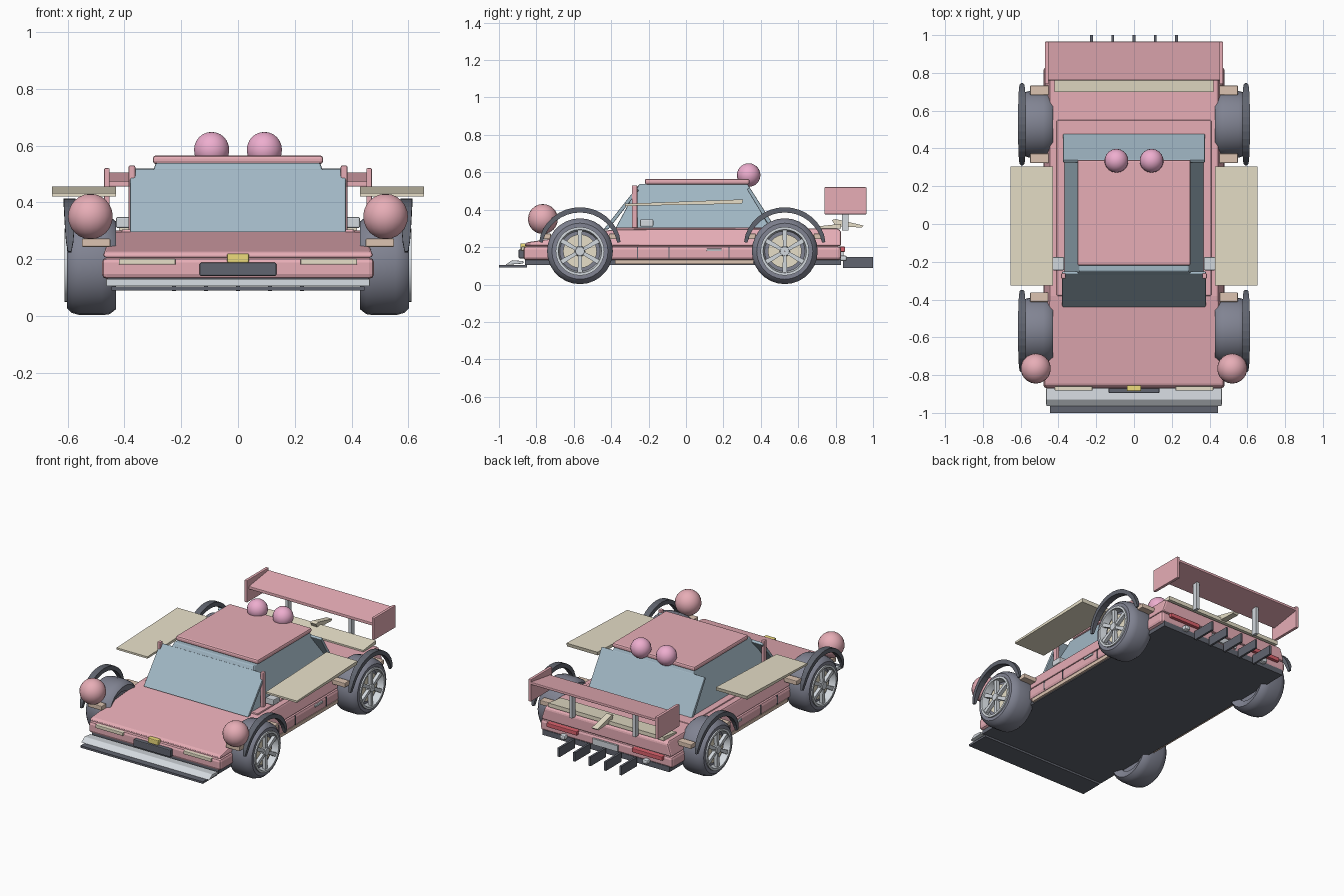
import bpy, bmesh, math
from mathutils import Vector

if "Cube" in bpy.data.objects:
    bpy.data.objects.remove(bpy.data.objects["Cube"])

def mat(name, r, g, b):
    m = bpy.data.materials.new(name)
    m.diffuse_color = (r, g, b, 1)
    m.use_nodes = True
    m.node_tree.nodes["Principled BSDF"].inputs["Base Color"].default_value = m.diffuse_color
    return m

PINK = mat("pink", .80, .42, .47)
MAG = mat("magenta", .85, .42, .62)
GLASS = mat("glass", .36, .48, .56)
DARK = mat("dark", .12, .13, .16)
TYRE = mat("tyre", .22, .23, .29)
CREAM = mat("cream", .80, .74, .58)
TAN = mat("tan", .72, .55, .44)
GREY = mat("silver", .65, .69, .73)
RED = mat("red", .7, .12, .15)
YELLOW = mat("yellow", .85, .72, .2)

def finish(bm, name, m, bevel=0, smooth=False):
    bmesh.ops.recalc_face_normals(bm, faces=bm.faces)
    me = bpy.data.meshes.new(name)
    bm.to_mesh(me)
    bm.free()
    ob = bpy.data.objects.new(name, me)
    bpy.context.collection.objects.link(ob)
    me.materials.append(m)
    if bevel:
        b = ob.modifiers.new("bevel", 'BEVEL')
        b.width, b.segments = bevel, 2
    if smooth:
        bpy.ops.object.select_all(action='DESELECT')
        ob.select_set(True)
        bpy.context.view_layer.objects.active = ob
        bpy.ops.object.shade_smooth_by_angle(angle=math.radians(35))
    return ob

def box(name, x, y, z, m, bevel=0):
    """Box from (min, max) ranges."""
    bm = bmesh.new()
    bmesh.ops.create_cube(bm, size=1)
    for v in bm.verts:
        v.co = Vector([(a + b) / 2 + c * (b - a) for c, (a, b) in zip(v.co, (x, y, z))])
    return finish(bm, name, m, bevel)

def prism(name, pts, x0, x1, m, bevel=0):
    """Side profile of (y, z) points extruded across x."""
    bm = bmesh.new()
    f = bm.faces.new([bm.verts.new((x0, y, z)) for y, z in pts])
    r = bmesh.ops.extrude_face_region(bm, geom=[f])
    for v in r["geom"]:
        if isinstance(v, bmesh.types.BMVert):
            v.co.x = x1
    return finish(bm, name, m, bevel)

def lathe(name, prof, y, z, s, m, n=28):
    """(radius, x) profile spun about the wheel axle, on side s."""
    bm = bmesh.new()
    rings = []
    for i in range(n):
        a = 2 * math.pi * i / n
        rings.append([bm.verts.new((s * x, y + r * math.cos(a), z + r * math.sin(a))) for r, x in prof])
    k = len(prof)
    for i in range(n):
        p, q = rings[i], rings[(i + 1) % n]
        for j in range(k):
            bm.faces.new((p[j], p[(j + 1) % k], q[(j + 1) % k], q[j]))
    return finish(bm, name, m, 0, True)

def ball(name, c, r, m):
    bm = bmesh.new()
    bmesh.ops.create_uvsphere(bm, u_segments=18, v_segments=12, radius=r)
    bmesh.ops.translate(bm, verts=bm.verts, vec=c)
    return finish(bm, name, m, 0, True)

def mirrored(x0, x1, s):
    return tuple(sorted((s * x0, s * x1)))

# Body shell
box("floor_pan", (-.46, .46), (-.86, .83), (.105, .14), DARK)
box("lower_body", (-.48, .48), (-.87, .83), (.13, .205), PINK, .018)
up = prism("upper_body", [(-.865, .205), (.83, .205), (.83, .285), (.81, .30), (-.38, .295), (-.855, .225)],
           -.475, .475, PINK, .012)
for v in up.data.vertices:
    if v.co.z > .27:
        v.co.x *= .94
box("cabin_base", (-.41, .41), (-.38, .55), (.285, .305), PINK, .006)

# Cabin glass core and slabs
bm = bmesh.new()
bmesh.ops.create_cube(bm, size=1)
for v in bm.verts:
    top = v.co.z > 0
    v.co = ((.29 if top else .37) * (1 if v.co.x > 0 else -1),
            (.33 if top else .45) if v.co.y > 0 else (-.25 if top else -.38), .538 if top else .295)
finish(bm, "cabin_glass", GLASS, .006)
prism("windscreen", [(-.44, .295), (-.415, .295), (-.25, .505), (-.265, .517)], -.38, .38, GLASS, .004)
prism("rear_window", [(.48, .30), (.455, .295), (.325, .51), (.34, .52)], -.375, .375, GLASS, .004)
box("roof", (-.30, .30), (-.22, .34), (.535, .565), PINK, .01)

# Nose details
box("grille", (-.135, .135), (-.895, -.86), (.14, .187), DARK, .005)
box("nose_badge", (-.038, .038), (-.885, -.85), (.187, .22), YELLOW, .005)
prism("splitter_plate", [(-1, .09), (-.85, .09), (-.85, .103), (-1, .103)], -.445, .445, DARK)
prism("splitter_blade", [(-.965, .105), (-.87, .112), (-.87, .125), (-.93, .13)], -.465, .465, GREY, .003)

# Rear details
prism("ducktail", [(.70, .30), (.83, .30), (.83, .325), (.70, .31)], -.42, .42, CREAM)
prism("centre_fin", [(.78, .345), (.80, .35), (.95, .315), (.94, .305), (.80, .31)], -.02, .02, CREAM)
prism("wing_plank", [(.76, .455), (.965, .488), (.965, .505), (.76, .475)], -.46, .46, PINK, .004)
box("number_plate", (-.09, .09), (.82, .842), (.145, .185), GREY)
for i in range(5):
    x = (i - 2) * .1125
    box("diffuser_fin", (x - .007, x + .007), (.84, 1), (.088, .147), DARK)

# Paired parts
for s in (1, -1):
    def M(a, b):
        return mirrored(a, b, s)
    box("headlight", M(.22, .42), (-.882, -.85), (.18, .202), CREAM, .004)
    box("tail_light", M(.20, .42), (.81, .85), (.175, .202), RED, .004)
    box("exhaust", M(.28, .32), (.80, .86), (.125, .155), GREY, .01)
    box("wing_endplate", M(.452, .472), (.74, .965), (.375, .52), PINK, .004)
    box("wing_post", M(.22, .24), (.835, .868), (.29, .475), GREY)
    box("windscreen_pillar", M(.362, .386), (-.29, -.26), (.29, .53), PINK, .006)
    box("mirror", M(.37, .43), (-.245, -.175), (.31, .348), GREY, .005)
    prism("side_panel", [(-.325, .42), (.30, .432), (.305, .455), (-.325, .432)], s * .43, s * .655, CREAM)
    box("side_skirt", M(.44, .475), (-.38, .36), (.11, .132), TAN)
    box("door_handle", M(.47, .487), (.11, .19), (.178, .192), GREY, .003)
    for y in (-.26, -.09, .23):
        box("door_seam", M(.47, .483), (y - .003, y + .003), (.14, .20), DARK)
    ball("fender_ball", (s * .52, -.765, .35), .08, PINK)
    ball("roof_ball", (s * .093, .335, .585), .063, MAG)

    for y in (-.567, .528):
        # Wheel
        z = .178
        lathe("tyre", [(.11, .45), (.155, .43), (.172, .452), (.176, .48), (.176, .555),
                       (.168, .585), (.15, .603), (.128, .603), (.122, .575), (.11, .57)], y, z, s, TYRE)
        lathe("rim_ring", [(.108, .57), (.130, .57), (.130, .612), (.116, .612)], y, z, s, GREY)
        lathe("rim_back", [(.001, .46), (.118, .46), (.118, .565), (.001, .565)], y, z, s, TYRE)
        lathe("brake_disc", [(.001, .56), (.09, .56), (.09, .578), (.001, .578)], y, z, s, CREAM)
        lathe("hub", [(.001, .57), (.03, .57), (.024, .61), (.001, .61)], y, z, s, GREY, 12)
        for k in range(6):
            a = math.pi / 2 + k * math.pi / 3
            c, d = math.cos(a), math.sin(a)
            prism("spoke", [(y + r * c - w * d, z + r * d + w * c)
                            for r, w in ((.015, -.009), (.12, -.013), (.12, .013), (.015, .009))],
                  s * .582, s * .604, GREY)
        # Tapered arch over the wheel
        bm = bmesh.new()
        prev = None
        for i in range(17):
            a = math.radians(12 + 156 * i / 16)
            t = math.sin(math.pi * i / 16) ** .5
            h = .006 + .015 * t
            ring = [bm.verts.new((s * (.593 + u * h), y + r * math.cos(a), z + .003 + r * math.sin(a)))
                    for u, r in ((-1, .204), (1, .204), (1, .222 + .01 * t), (-1, .222 + .01 * t))]
            if prev:
                for j in range(4):
                    bm.faces.new((prev[j], prev[(j + 1) % 4], ring[(j + 1) % 4], ring[j]))
            if i in (0, 16):
                bm.faces.new(ring)
            prev = ring
        finish(bm, "wheel_arch", DARK)
        # Fender blocks before and behind the wheel
        for e in (-1, 1):
            ya, yb = sorted((y + e * .155, y + e * .205))
            box("fender_block", M(.45, .55), (ya, yb), (.243, .272), TAN, .004)
